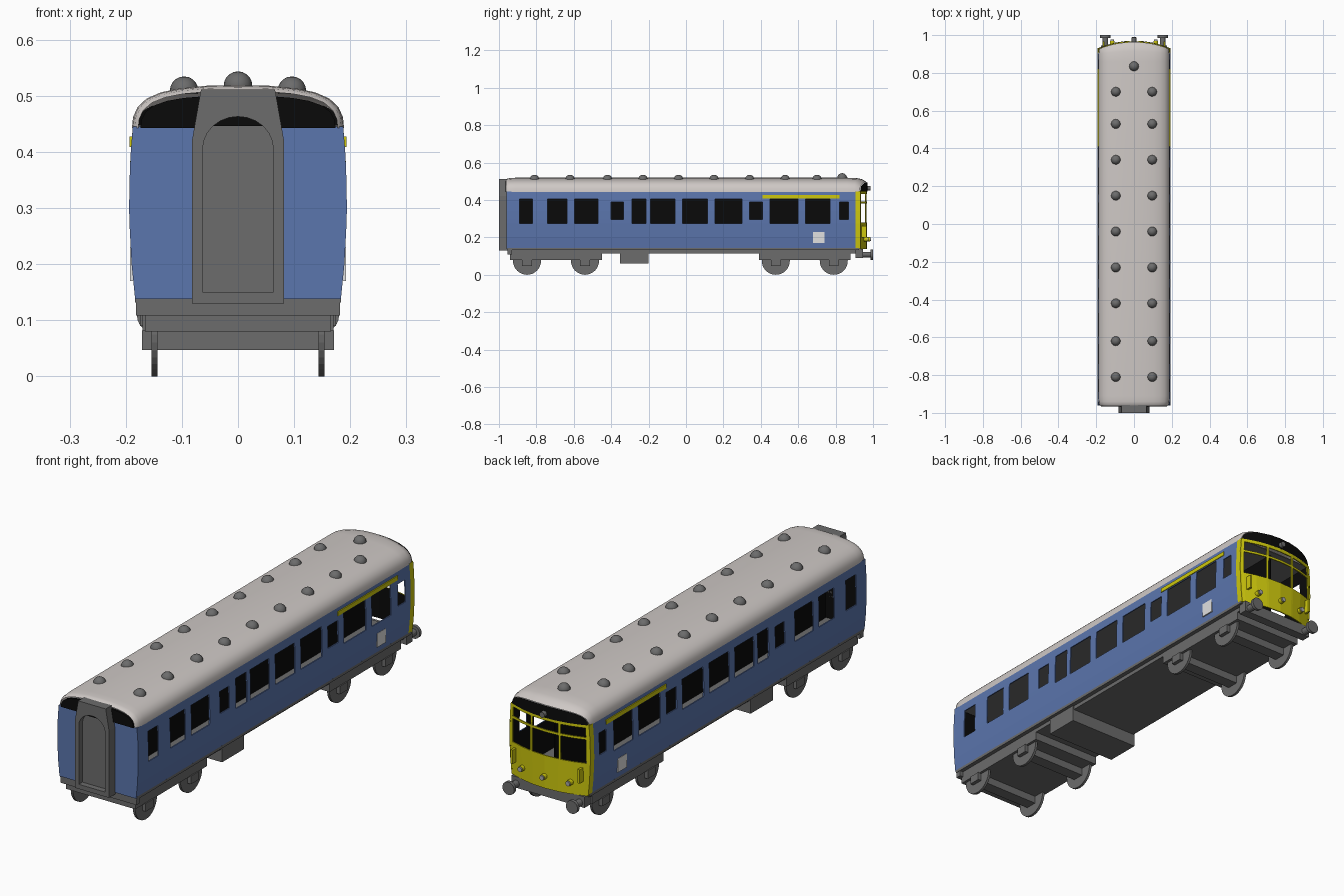
import bpy, bmesh, math
from mathutils import Vector, Matrix

if "Cube" in bpy.data.objects:
    bpy.data.objects.remove(bpy.data.objects["Cube"])


def material(name, col):
    m = bpy.data.materials.new(name)
    m.diffuse_color = (*col, 1)
    m.use_nodes = True
    m.node_tree.nodes["Principled BSDF"].inputs["Base Color"].default_value = m.diffuse_color
    return m


BLUE = material("body blue", (0.105, 0.18, 0.42))
YELLOW = material("warning yellow", (0.62, 0.58, 0.004))
ROOF = material("roof pale grey", (0.62, 0.58, 0.56))
GREY = material("underframe grey", (0.15, 0.15, 0.15))
BLACK = material("interior black", (0.003, 0.003, 0.003))
WHITE = material("panel white", (0.75, 0.75, 0.75))
LENS = material("lamp grey", (0.4, 0.4, 0.4))


def finish(name, bm, *mats):
    me = bpy.data.meshes.new(name)
    bm.to_mesh(me)
    bm.free()
    for m in mats:
        me.materials.append(m)
    ob = bpy.data.objects.new(name, me)
    bpy.context.collection.objects.link(ob)
    return ob


def box(name, x, y, z, mat):
    bm = bmesh.new()
    bmesh.ops.create_cube(bm, size=1)
    for v in bm.verts:
        v.co = [(a + b) / 2 + c * (b - a) for c, (a, b) in zip(v.co, (x, y, z))]
    return finish(name, bm, mat)


def cyl(name, c, r, length, axis, mat, seg=24):
    bm = bmesh.new()
    bmesh.ops.create_cone(bm, cap_ends=True, segments=seg, radius1=r, radius2=r, depth=length)
    rot = Matrix.Rotation(math.pi / 2, 4, 'Y' if axis == 'x' else 'X')
    bm.transform(Matrix.Translation(c) @ rot)
    return finish(name, bm, mat)


def prism(name, pts, y0, y1, mat):
    bm = bmesh.new()
    f = bm.faces.new([bm.verts.new((x, y0, z)) for x, z in pts])
    ext = bmesh.ops.extrude_face_region(bm, geom=[f])["geom"]
    for v in ext:
        if isinstance(v, bmesh.types.BMVert):
            v.co.y = y1
    bmesh.ops.recalc_face_normals(bm, faces=bm.faces)
    return finish(name, bm, mat)


def wall(name, us, zs, place, hole, mats, pick=None):
    """Panel grid with openings; outside coloured, inside lined in black."""
    bm = bmesh.new()
    g = [[bm.verts.new(place(u, z)) for z in zs] for u in us]
    for i in range(len(us) - 1):
        for j in range(len(zs) - 1):
            u, z = (us[i] + us[i + 1]) / 2, (zs[j] + zs[j + 1]) / 2
            if hole(u, z):
                continue
            f = bm.faces.new((g[i][j], g[i + 1][j], g[i + 1][j + 1], g[i][j + 1]))
            f.normal_update()
            f.material_index = pick(u, z) if pick else 0
    mid = sum((f.normal.dot(f.calc_center_median() - Vector((0, 0, 0.3))) for f in bm.faces))
    if mid < 0:
        bmesh.ops.reverse_faces(bm, faces=bm.faces)
    ob = finish(name, bm, *mats)
    s = ob.modifiers.new("lining", 'SOLIDIFY')
    s.thickness, s.offset = 0.005, -1
    s.material_offset = len(mats) - 1
    return ob


# Side walls with window openings
BIG, SMALL = (0.275, 0.405), (0.295, 0.39)
wins = [(-.89, -.82, BIG), (-.74, -.635, BIG), (-.595, -.47, BIG), (-.40, -.335, SMALL),
        (-.29, -.215, BIG), (-.19, -.06, BIG), (-.02, .115, BIG), (.155, .30, BIG),
        (.34, .41, SMALL), (.45, .60, BIG), (.64, .77, BIG), (.82, .87, SMALL)]
ys = sorted([-.96, .905, .932] + [w[0] for w in wins] + [w[1] for w in wins])
zs = [.138, .2, .275, .295, .34, .39, .405, .445]


def side_x(z):
    return 0.194 - 0.36 * (z - 0.31) ** 2


def window_at(y, z):
    return any(a < y < b and h[0] < z < h[1] for a, b, h in wins)


for s, n in ((1, "right"), (-1, "left")):
    wall(n + "_side_wall", ys, zs, lambda u, z: (s * side_x(z), u, z), window_at,
         (BLUE, YELLOW, BLACK), lambda u, z: int(u > .905))
    # stripe above the windows and notice panel
    box(n + "_yellow_stripe", sorted((s * .187, s * .1935)), (.41, .82), (.409, .427), YELLOW)
    box(n + "_white_panel", sorted((s * .187, s * .1925)), (.68, .74), (.17, .23), WHITE)

# Plain end wall
wall("front_end_wall", [-1, 0, 1], zs, lambda u, z: (u * side_x(z), -.96, z),
     lambda u, z: False, (BLUE, BLACK))


# Bowed yellow cab end with three windows and a glazing bar
def bow(x):
    return 0.968 - 0.038 * (x / 0.19) ** 2


cab_x = [-.19, -.174, -.12, -.072, -.062, 0, .062, .072, .12, .174, .19]
wall("cab_end_wall", cab_x, [.138, .28, .382, .392, .432, .447],
     lambda x, z: (x * side_x(z) / .19, bow(x), z),
     lambda x, z: (abs(x) < .062 or .072 < abs(x) < .174)
     and (.28 < z < .382 or .392 < z < .432), (YELLOW, BLACK))

# Roof shell lofted along the car, rounded at both ends
half = [(.189, .443), (.187, .462), (.179, .480), (.163, .495), (.138, .506),
        (.105, .513), (.055, .518)]
prof = half + [(0, .519)] + [(-x, z) for x, z in reversed(half)]
stations = [(-.963, .94, .86, 0), (-.956, .975, .94, 0), (-.94, .99, .98, 0), (-.91, 1, 1, 0),
            (.86, 1, 1, 0), (.915, .995, .97, .015), (.945, .985, .88, .03), (.964, .97, .7, .036)]
bm = bmesh.new()
rows = [[bm.verts.new((x * sx, y - b * (x / .19) ** 2, .443 + (z - .443) * sz)) for x, z in prof]
        for y, sx, sz, b in stations]
for a, b in zip(rows, rows[1:]):
    for i in range(len(prof) - 1):
        bm.faces.new((a[i], a[i + 1], b[i + 1], b[i]))
bmesh.ops.recalc_face_normals(bm, faces=bm.faces)
if sum(f.normal.z for f in bm.faces) < 0:
    bmesh.ops.reverse_faces(bm, faces=bm.faces)
for f in bm.faces:
    f.smooth = True
finish("roof", bm, ROOF)

# Dark areas between the end walls and the roof
prism("front_roof_gap", [(x * .92, .443 + (z - .443) * .76) for x, z in prof], -.965, -.955, BLACK)
bm = bmesh.new()
low = [bm.verts.new((x * .96, bow(x) + .003, .445)) for x, z in prof]
top = [bm.verts.new((x * .96, bow(x) + .001, .446 + (z - .443) * .66)) for x, z in prof]
for i in range(len(prof) - 1):
    bm.faces.new((low[i], low[i + 1], top[i + 1], top[i]))
finish("cab_roof_gap", bm, BLACK)

# Roof ventilators
vents = [(s * .096, y, .509) for s in (-1, 1)
         for y in (.70, .53, .34, .15, -.04, -.23, -.42, -.62, -.81)] + [(0, .835, .518)]
for c in vents:
    bm = bmesh.new()
    bmesh.ops.create_uvsphere(bm, u_segments=16, v_segments=10, radius=.0255)
    bmesh.ops.bisect_plane(bm, geom=bm.verts[:] + bm.edges[:] + bm.faces[:],
                           plane_co=(0, 0, -.006), plane_no=(0, 0, -1), clear_outer=True)
    bm.transform(Matrix.Translation(c))
    for f in bm.faces:
        f.smooth = True
    finish("roof_vent", bm, GREY)

# Interior floor, ceiling and central partition
box("floor", (-.184, .184), (-.955, .925), (.132, .144), GREY)
box("ceiling", (-.184, .184), (-.95, .925), (.444, .448), GREY)
box("partition", (-.003, .003), (-.95, .90), (.144, .444), BLACK)

# Gangway connection with an arched recess
gang = prism("gangway", [(-.082, .13), (.082, .13), (.082, .42), (.066, .511), (-.066, .511),
                         (-.082, .42)], -1, -.955, GREY)
arch = [(-.063, .15), (.063, .15)] + [(.063 * math.cos(t * math.pi / 12),
        .405 + .058 * math.sin(t * math.pi / 12)) for t in range(13)]
cutter = prism("gangway_cutter", arch, -1.05, -.975, GREY)
m = gang.modifiers.new("recess", 'BOOLEAN')
m.operation, m.object = 'DIFFERENCE', cutter
cutter.hide_render = True
cutter.hide_viewport = True
prism("gangway_arch_top", [p for p in arch if p[1] > .44], -.979, -.975, BLACK)

# Underframe, headstocks and equipment box
box("underframe", (-.165, .165), (-.95, .92), (.115, .133), GREY)
box("front_headstock", (-.182, .182), (-.955, -.93), (.108, .138), GREY)
box("cab_headstock", (-.175, .175), (.905, .945), (.09, .138), GREY)
box("equipment_box", (-.17, .17), (-.352, -.2), (.06, .133), GREY)

# Bogies, wheels and axle boxes
for y0, y1, axles in ((-.94, -.45, (-.85, -.54)), (.39, .88, (.48, .79))):
    box("bogie_frame", (-.166, .166), (y0, y1), (.08, .133), GREY)
    for y in axles:
        box("axle_box_beam", (-.171, .171), (y - .026, y + .026), (.047, .082), GREY)
        for s in (-1, 1):
            cyl("wheel", (s * .149, y, .075), .075, .011, 'x', GREY, 32)

# Buffers and lamps on the cab end
for s in (-1, 1):
    cyl("buffer_shank", (s * .152, .96, .108), .015, .06, 'y', GREY, 16)
    cyl("buffer_head", (s * .152, .993, .108), .028, .014, 'y', GREY)
    box("lamp_bracket", sorted((s * .165, s * .155)), (.93, .965), (.2, .26), YELLOW)
for x in (-.115, 0, .115):
    cyl("lamp_body", (x, bow(x) + .006, .19), .012, .02, 'y', YELLOW, 16)
    cyl("lamp_lens", (x, bow(x) + .018, .19), .010, .008, 'y', LENS, 16)
cyl("top_lamp", (0, .975, .462), .012, .024, 'y', GREY, 16)
